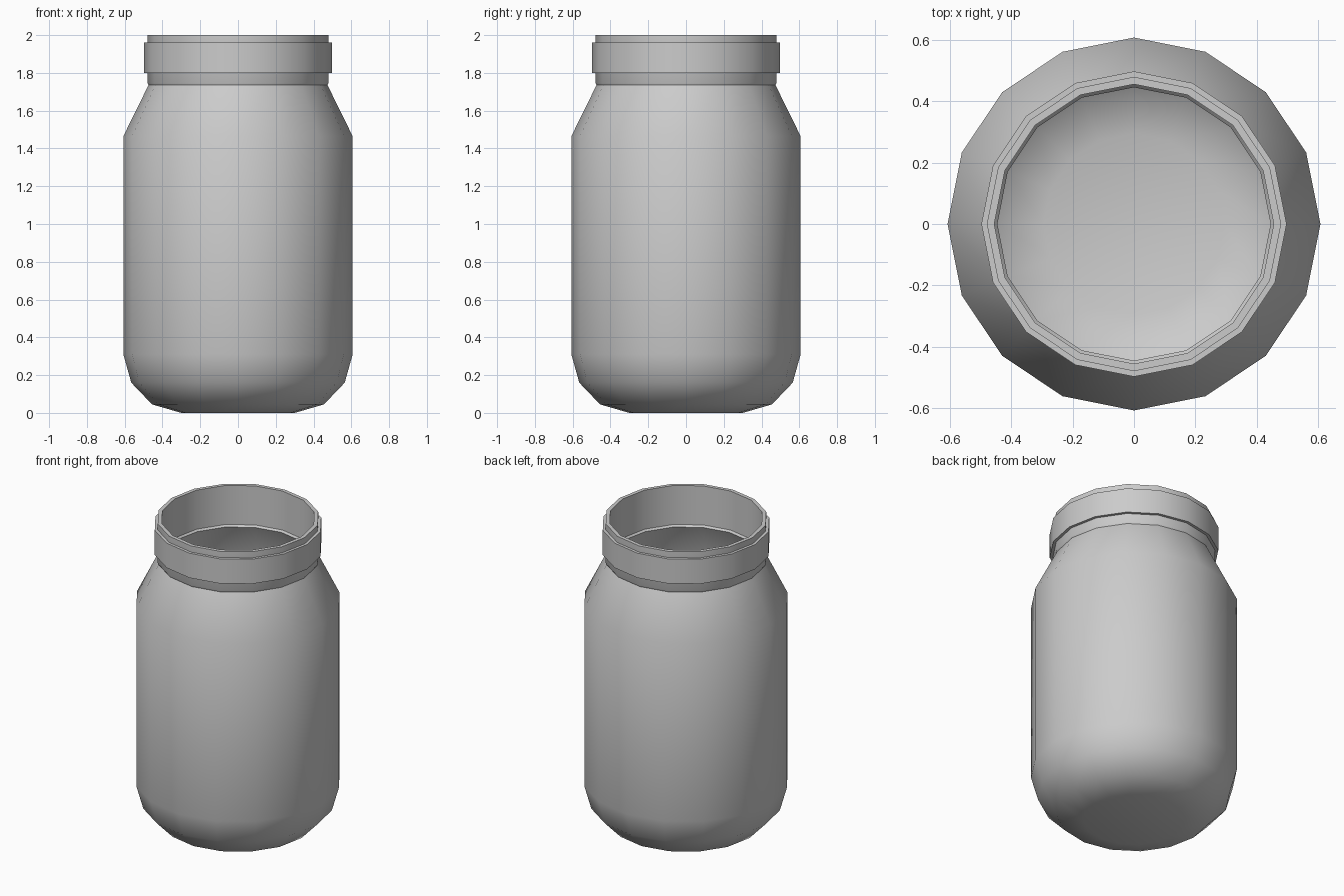
import bpy, bmesh, math

cube = bpy.data.objects.get("Cube")
if cube:
    bpy.data.objects.remove(cube, do_unlink=True)

SIDES = 16

glass = bpy.data.materials.new("light grey")
glass.use_nodes = True
grey = (0.6, 0.6, 0.6, 1)
glass.diffuse_color = grey
glass.node_tree.nodes["Principled BSDF"].inputs["Base Color"].default_value = grey


def revolve(name, profile, cap_ends=False):
    """Turn a profile of (radius, height) points around z; upward runs face outwards."""
    bm = bmesh.new()
    rings = []
    for r, z in profile:
        angles = [2 * math.pi * i / SIDES for i in range(SIDES)]
        rings.append([bm.verts.new((r * math.cos(a), r * math.sin(a), z)) for a in angles])
    for low, high in zip(rings, rings[1:]):
        for i in range(SIDES):
            j = (i + 1) % SIDES
            bm.faces.new((low[i], low[j], high[j], high[i]))
    if cap_ends:
        bm.faces.new(list(reversed(rings[0])))
        bm.faces.new(rings[-1])
    mesh = bpy.data.meshes.new(name)
    bm.to_mesh(mesh)
    bm.free()
    mesh.materials.append(glass)
    obj = bpy.data.objects.new(name, mesh)
    bpy.context.collection.objects.link(obj)
    bpy.ops.object.select_all(action="DESELECT")
    obj.select_set(True)
    bpy.context.view_layer.objects.active = obj
    bpy.ops.object.shade_smooth_by_angle(angle=math.radians(35))
    return obj


# Hollow body: up the outside, over the shoulder, then down the inside to the floor
outside = [(0.30, 0), (0.455, 0.045), (0.565, 0.16), (0.607, 0.31),
           (0.607, 1.465), (0.474, 1.735)]
inside = [(0.445, 1.735), (0.577, 1.46), (0.577, 0.315), (0.54, 0.18),
          (0.44, 0.075), (0.295, 0.03)]
revolve("jar_body", outside + inside, cap_ends=True)

# Neck with a thin open lip and a small chamfered ledge where it meets the body
revolve("jar_neck", [(0.474, 1.735), (0.479, 1.745), (0.479, 2.0),
                     (0.455, 2.0), (0.455, 1.747), (0.445, 1.735)])

# Raised band around the neck
revolve("neck_band", [(0.478, 1.80), (0.497, 1.80), (0.497, 1.96), (0.478, 1.96)])
